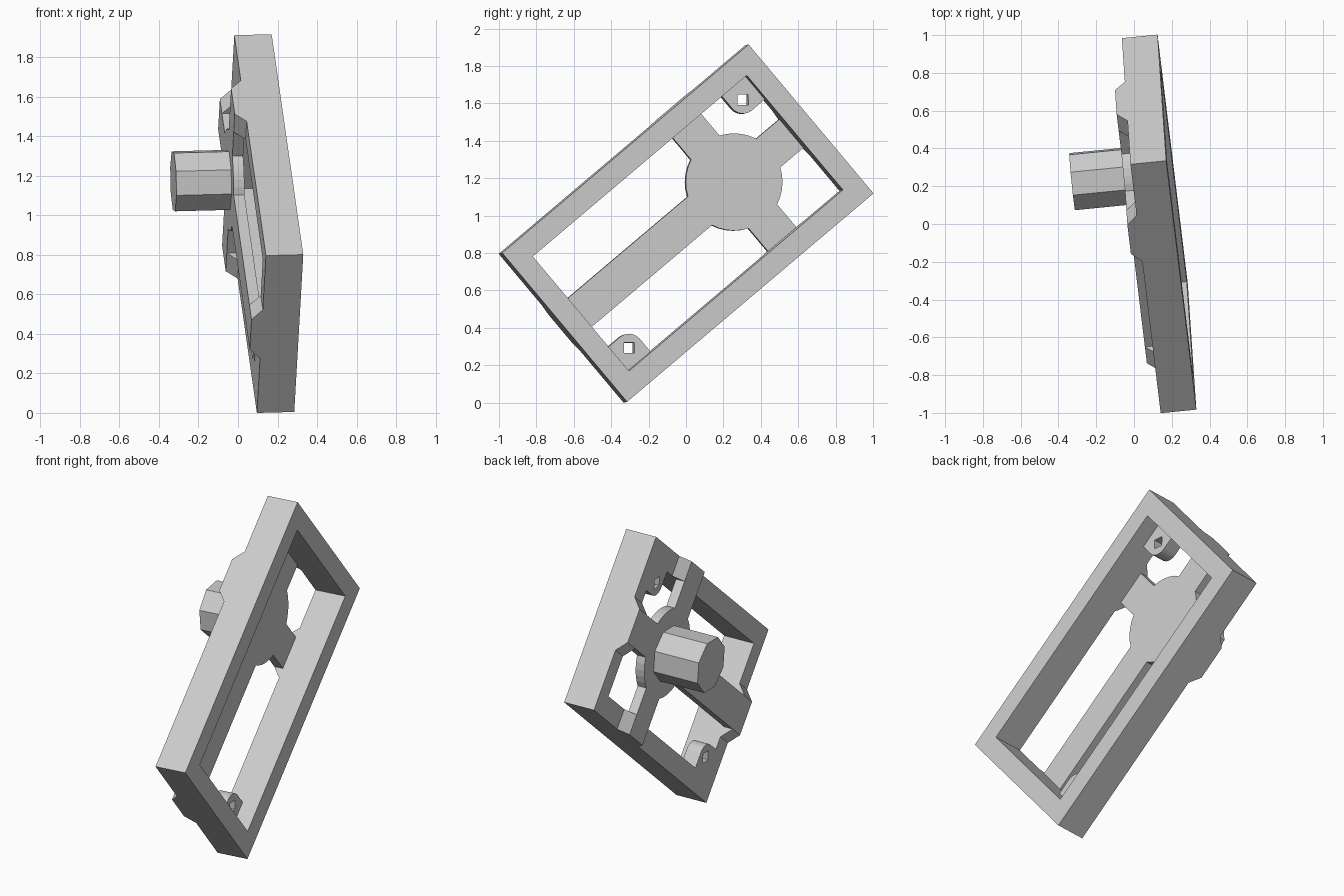
import bpy, bmesh
from math import sin, cos, asin, pi, radians
from mathutils import Matrix, Vector

if "Cube" in bpy.data.objects:
    bpy.data.objects.remove(bpy.data.objects["Cube"])

grey = bpy.data.materials.new("plain grey")
grey.use_nodes = True
grey.diffuse_color = (0.6, 0.6, 0.6, 1)
grey.node_tree.nodes["Principled BSDF"].inputs["Base Color"].default_value = (0.6, 0.6, 0.6, 1)

# Tilted base frame: x along the long side, y across, z out of the open face
u = Vector((-0.16, 1.318, 1.115)).normalized()
p = Vector((0.045, -0.663, 0.80))
p = (p - u * p.dot(u)).normalized()
n = u.cross(p)
TILT = Matrix((u, p, n)).transposed().to_4x4()
TILT.translation = (0.2275, 0.01, 0.96)

HALF_L, HALF_W, DEPTH = 0.8665, 0.52, 0.19      # outer frame
IN_L, IN_W = 0.7525, 0.4                        # opening
RISE, HUB_X, HUB_R, ARM = 0.055, 0.35, 0.26, 0.1


def plate(name, loops, z0, z1, place=Matrix()):
    """Extrude a flat outline, with optional holes, from z0 to z1."""
    bm = bmesh.new()
    for loop in loops:
        vs = [bm.verts.new((x, y, z0)) for x, y in loop]
        for a, b in zip(vs, vs[1:] + vs[:1]):
            bm.edges.new((a, b))
    bmesh.ops.triangle_fill(bm, edges=bm.edges[:], use_beauty=True)
    ext = bmesh.ops.extrude_face_region(bm, geom=bm.faces[:], use_keep_orig=True)
    top = [g for g in ext["geom"] if isinstance(g, bmesh.types.BMVert)]
    bmesh.ops.translate(bm, verts=top, vec=(0, 0, z1 - z0))
    bmesh.ops.recalc_face_normals(bm, faces=bm.faces[:])
    bm.transform(TILT @ place)
    mesh = bpy.data.meshes.new(name)
    bm.to_mesh(mesh)
    bm.free()
    mesh.materials.append(grey)
    bpy.context.scene.collection.objects.link(bpy.data.objects.new(name, mesh))


def rect(a, b):
    return [(-a, -b), (a, -b), (a, b), (-a, b)]


def arc(cx, cy, r, start, end, steps):
    angles = [start + (end - start) * i / steps for i in range(steps + 1)]
    return [(cx + r * cos(t), cy + r * sin(t)) for t in angles]


# Rectangular frame
plate("frame", [rect(HALF_L, HALF_W), rect(IN_L, IN_W)], -DEPTH, 0)

# Round hub with four arms
outline = []
root = asin(ARM / HUB_R)
for k, reach in enumerate((IN_L - HUB_X, IN_W, IN_L + HUB_X, IN_W)):
    a = k * pi / 2
    for side in (-ARM, ARM):
        outline.append((HUB_X + reach * cos(a) - side * sin(a), reach * sin(a) + side * cos(a)))
    outline += arc(HUB_X, 0, HUB_R, a + root, a + pi / 2 - root, 5)
plate("hub_and_arms", [outline], -DEPTH - RISE, -DEPTH)

# Chamfered pads where the arms meet the frame walls
pad = [(-0.16, 0), (0.16, 0), (ARM, RISE), (-ARM, RISE)]
for name, pos, d, wall in (
        ("top_pad", (HALF_L, 0), (1, 0), HALF_L - IN_L),
        ("bottom_pad", (-HALF_L, 0), (-1, 0), HALF_L - IN_L),
        ("front_pad", (HUB_X, HALF_W), (0, 1), HALF_W - IN_W),
        ("back_pad", (HUB_X, -HALF_W), (0, -1), HALF_W - IN_W)):
    place = Matrix(((-d[1], 0, -d[0]), (d[0], 0, -d[1]), (0, -1, 0))).to_4x4()
    place.translation = (*pos, -DEPTH)
    plate(name, [pad], 0, wall, place)

# Rounded corner tabs with square holes
reach, mid = 0.165, 0.09
tab = [(0, 0), (-reach, 0)] + arc(-mid, -mid, reach - mid, pi, 1.5 * pi, 6) + [(0, -reach)]
hole = arc(-mid, -mid, 0.04, radians(5), radians(275), 3)
for name, turn in (("upper_tab", 0), ("lower_tab", pi)):
    place = Matrix.Rotation(turn, 4, "Z") @ Matrix.Translation((IN_L, IN_W, 0))
    plate(name, [tab, hole], -DEPTH, -DEPTH + 0.09, place)

# Eight-sided knob
start = radians(-13.5)
knob = arc(HUB_X, 0, 0.16, start, start + 1.75 * pi, 7)
plate("knob", [knob], -0.525, -DEPTH - RISE)
